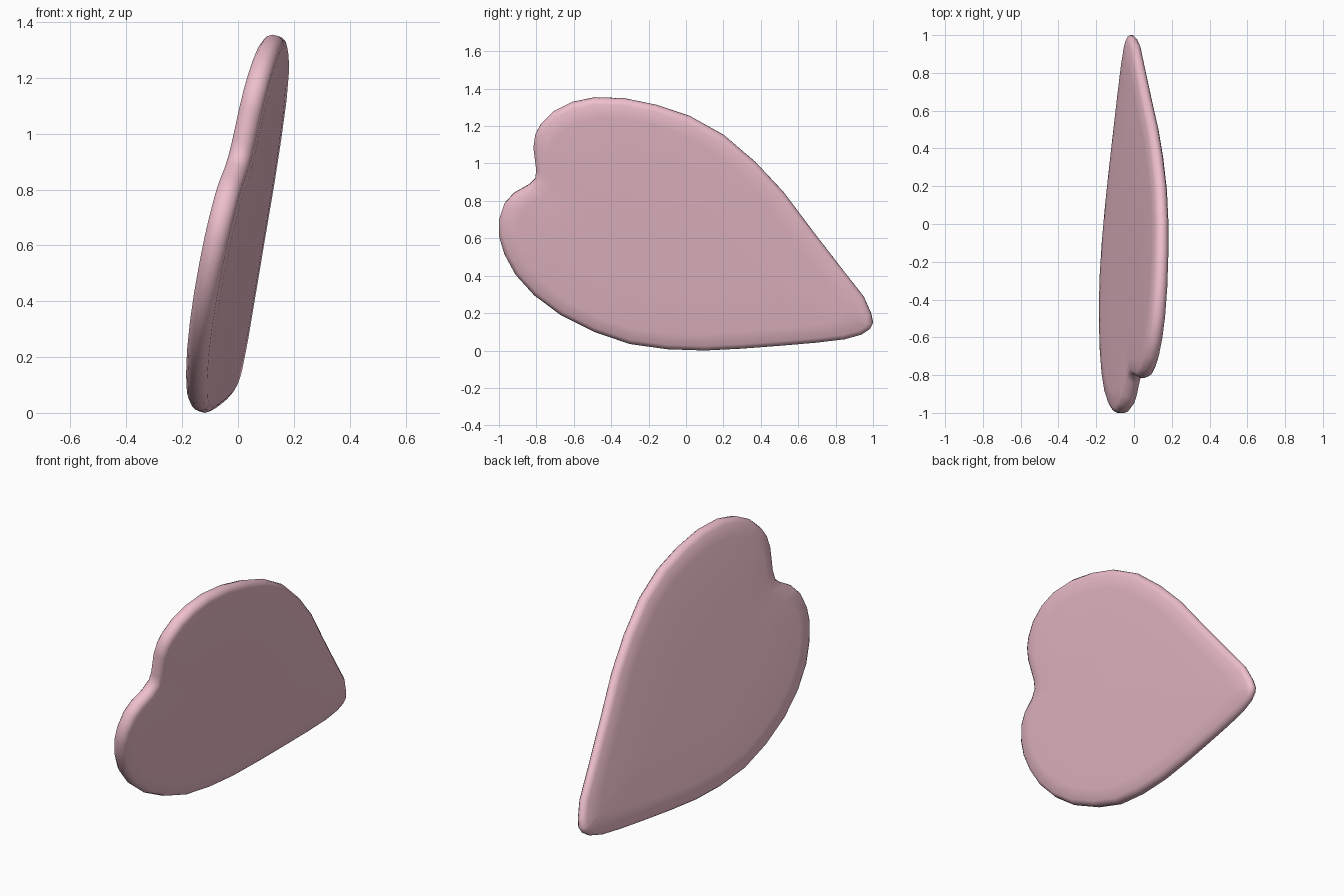
import bpy, bmesh
from mathutils import Vector

if "Cube" in bpy.data.objects:
    bpy.data.objects.remove(bpy.data.objects["Cube"])

# Heart outline as seen from the right side (y, z)
outline = [Vector(p) for p in [
    (1.0, .15), (.99, .2), (.95, .29), (.84, .43), (.67, .65), (.52, .85), (.37, 1.01),
    (.20, 1.155), (.02, 1.255), (-.16, 1.315), (-.33, 1.35), (-.49, 1.355),
    (-.61, 1.33), (-.71, 1.28), (-.775, 1.215), (-.805, 1.16), (-.815, 1.09),
    (-.80, .97), (-.805, .925), (-.84, .89), (-.92, .845), (-.97, .79),
    (-1.0, .70), (-1.0, .62), (-.97, .52), (-.91, .41), (-.81, .30),
    (-.67, .195), (-.49, .105), (-.30, .04), (-.1, .012), (.1, .005),
    (.3, .015), (.5, .03), (.7, .047), (.85, .065), (.94, .09), (.985, .12)]]
n = len(outline)
centre = Vector((-.25, .65))

# The plate leans: x = A + B*y + C*z
A, B, C = -.136, .0885, .2305
normal = Vector((1, -B, -C)).normalized()


def inset(i, d):
    """Outline point i moved inward by d."""
    t = (outline[(i + 1) % n] - outline[i - 1]).normalized()
    return outline[i] + Vector((-t.y, t.x)) * d


def place(p, k):
    """Put a flat point on the leaning plate, k half-thicknesses off it."""
    h = .038 - .008 * p.x
    return Vector((A + B * p.x + C * p.y, p.x, p.y)) + normal * h * k


# Cross-section: (inward offset, scale to centre, height)
half = [(0, 1, .25), (.010, 1, .68), (.028, 1, .93), (.034, .9, 1.03), (.034, .55, 1.08)]
section = [(d, s, -k) for d, s, k in reversed(half)] + half

bm = bmesh.new()
rings = []
for d, s, k in section:
    rings.append([bm.verts.new(place(centre + (inset(i, d) - centre) * s, k))
                  for i in range(n)])
for a, b in zip(rings, rings[1:]):
    for i in range(n):
        j = (i + 1) % n
        bm.faces.new((a[i], a[j], b[j], b[i]))
bm.faces.new(rings[0][::-1])
bm.faces.new(rings[-1])
bmesh.ops.recalc_face_normals(bm, faces=bm.faces)

# Rest on the ground
low = min(v.co.z for v in bm.verts)
bmesh.ops.translate(bm, verts=bm.verts, vec=(0, 0, -low))
for f in bm.faces:
    f.smooth = True

mesh = bpy.data.meshes.new("heart_petal")
bm.to_mesh(mesh)
bm.free()
heart = bpy.data.objects.new("heart_petal", mesh)
bpy.context.collection.objects.link(heart)

# Pink colour
pink = bpy.data.materials.new("pink")
pink.diffuse_color = (.85, .52, .60, 1)
pink.use_nodes = True
pink.node_tree.nodes["Principled BSDF"].inputs["Base Color"].default_value = pink.diffuse_color
mesh.materials.append(pink)
